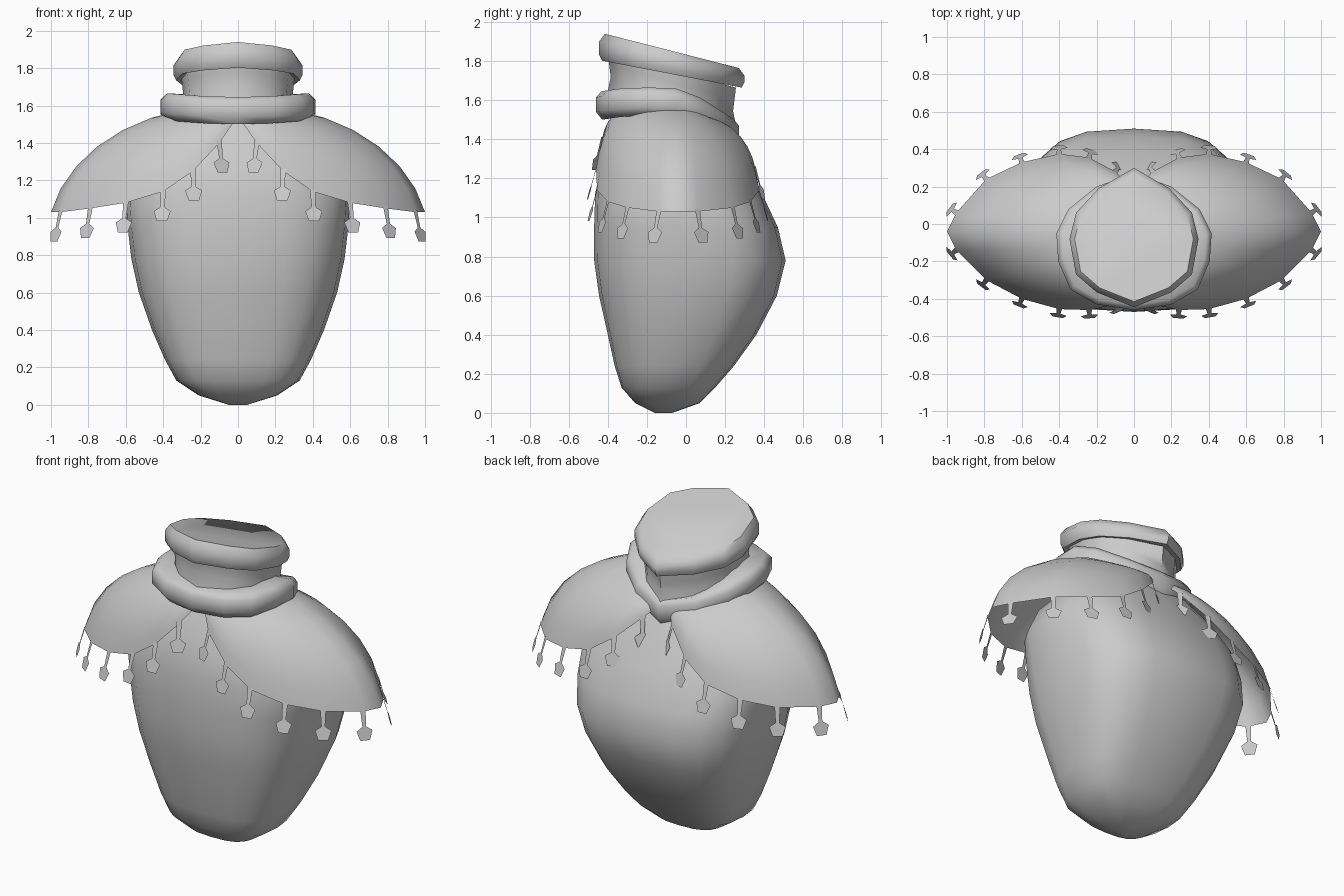
import bpy, bmesh, math
from mathutils import Vector

if "Cube" in bpy.data.objects:
    bpy.data.objects.remove(bpy.data.objects["Cube"])


def make(name, verts, faces, angle=40, mirror=False, weld=True):
    me = bpy.data.meshes.new(name)
    me.from_pydata([tuple(v) for v in verts], [], faces)
    bm = bmesh.new()
    bm.from_mesh(me)
    if weld:
        bmesh.ops.recalc_face_normals(bm, faces=bm.faces)
    bm.to_mesh(me)
    bm.free()
    ob = bpy.data.objects.new(name, me)
    bpy.context.collection.objects.link(ob)
    bpy.ops.object.select_all(action='DESELECT')
    ob.select_set(True)
    bpy.context.view_layer.objects.active = ob
    bpy.ops.object.shade_smooth_by_angle(angle=math.radians(angle))
    if mirror:
        m = ob.modifiers.new("mirror", 'MIRROR')
        m.use_axis[0] = True
        m.use_mirror_merge = False
    return ob


def loft(name, rings, cap_start=False, cap_end=False, loop=False, angle=40):
    n = len(rings[0])
    verts = [p for r in rings for p in r]
    k = len(rings)
    faces = []
    for i in range(k if loop else k - 1):
        a, b = i * n, ((i + 1) % k) * n
        for j in range(n):
            q = (j + 1) % n
            faces.append((a + j, a + q, b + q, b + j))
    if cap_start:
        faces.append(tuple(range(n)))
    if cap_end:
        faces.append(tuple(range((k - 1) * n, k * n)))
    return make(name, verts, faces, angle)


# Body: superellipse rings (height, half width, front y, back y)
body = [(0.0, .05, -.16, -.07), (.05, .21, -.26, .07), (.13, .33, -.33, .15),
        (.24, .39, -.365, .245), (.4, .46, -.40, .36), (.6, .53, -.445, .465),
        (.78, .57, -.47, .51), (.95, .59, -.47, .47), (1.12, .60, -.465, .39),
        (1.28, .52, -.43, .30), (1.42, .38, -.365, .21), (1.56, .27, -.29, .12)]


def super_ring(z, w, yf, yb, n=20, e=2 / 2.9):
    pts = []
    for i in range(n):
        a = 2 * math.pi * i / n
        c, s = math.cos(a), math.sin(a)
        pts.append((math.copysign(abs(c) ** e, c) * w,
                    (yf + yb) / 2 + math.copysign(abs(s) ** e, s) * (yb - yf) / 2, z))
    return pts


loft("body", [super_ring(*r) for r in body], True, True, angle=60)


# Collar, neck and lid share mirrored half outlines running front to back
def full(half):
    return half + [(-p[0],) + tuple(p[1:]) for p in reversed(half[1:-1])]


def scaled(outline, s, zfun, cy=-.07):
    out = []
    for p in outline:
        x, y = p[0] * s, cy + (p[1] - cy) * s
        out.append((x, y, zfun(p)))
    return out


low = full([(0, -.46, 1.575), (.2, -.43, 1.58), (.34, -.35, 1.59), (.405, -.2, 1.595),
            (.415, -.05, 1.59), (.35, .08, 1.545), (.2, .2, 1.475), (0, .27, 1.43)])
loft("collar", [scaled(low, s, lambda p, d=d: p[2] + d) for s, d in
                [(.68, .065), (.93, .07), (1, .04), (1, -.035), (.92, -.075), (.68, -.06)]],
     loop=True, angle=60)

high = full([(0, -.445), (.2, -.365), (.31, -.27), (.345, -.08), (.31, .06), (.19, .19), (0, .3)])


def lid_z(p):
    return 1.835 - .235 * p[1]


loft("neck", [scaled(high, .88, lambda p: lid_z(p) - .10),
              scaled(high, .86, lambda p: lid_z(p) - .16),
              scaled(high, .84, lambda p: lid_z(p) - .22),
              scaled(high, .90, lambda p: lid_z(p) - .33)], angle=60)
loft("neck_lid", [scaled(high, s, lambda p, d=d: lid_z(p) + d + .05 * p[1]) for s, d in
                  [(.84, -.105), (.96, -.115), (1, -.085)]] +
     [scaled(high, s, lambda p, d=d: lid_z(p) + d) for s, d in
      [(1, -.04), (.92, 0)]], True, True, angle=50)

# Shoulder cape: spokes bulging from the neck out to a scalloped rim
front = [(.03, -.37, 1.50), (.10, -.43, 1.40), (.24, -.46, 1.25), (.40, -.455, 1.14),
         (.60, -.40, 1.08), (.79, -.30, 1.05), (.95, -.14, 1.03)]
back = [(.95, .06, 1.03), (.79, .24, 1.05), (.60, .33, 1.08), (.40, .375, 1.14),
        (.24, .355, 1.25), (.10, .28, 1.38), (.03, .21, 1.45)]
rim = [Vector(p) for p in front + [(1.0, -.04, 1.03)] + back]
steps = 6
verts, faces = [], []
for i, r in enumerate(rim):
    a = math.radians(-85 + 170 * i / (len(rim) - 1))
    y = -.07 + .24 * math.sin(a)
    n = Vector((.3 * math.cos(a), y, 1.575 - .5 * max(0, y)))
    for j in range(steps + 1):
        s = j / steps
        t = s * math.pi / 2
        arc = Vector((n.x + (r.x - n.x) * math.sin(t), n.y + (r.y - n.y) * math.sin(t),
                      r.z + (n.z - r.z) * math.cos(t)))
        verts.append(arc.lerp(n.lerp(r, s), .30))
w = steps + 1
for i in range(len(rim) - 1):
    for j in range(steps):
        faces.append((i * w + j, i * w + j + 1, (i + 1) * w + j + 1, (i + 1) * w + j))
make("shoulder_cape", verts, faces, 60, mirror=True)

# Tassels: flat stem and pentagon hung from the rim, flaring outward
stem = [(-.016, .012), (-.010, -.09), (.010, -.09), (.016, .012)]
drop = [(0, -.076), (-.046, -.105), (-.028, -.158), (.028, -.158), (.046, -.105)]
verts, faces = [], []
for i in range(1, len(rim) - 1):
    if i == len(front):
        continue
    tan = rim[i + 1] - rim[i - 1]
    tan.z = 0
    tan.normalize()
    out = Vector((tan.y, -tan.x, 0))
    for shape in (stem, drop):
        faces.append(tuple(range(len(verts), len(verts) + len(shape))))
        for u, v in shape:
            verts.append(rim[i] + tan * u + out * (-v * .28) + Vector((0, 0, v)))
make("cape_tassels", verts, faces, mirror=True, weld=False)
